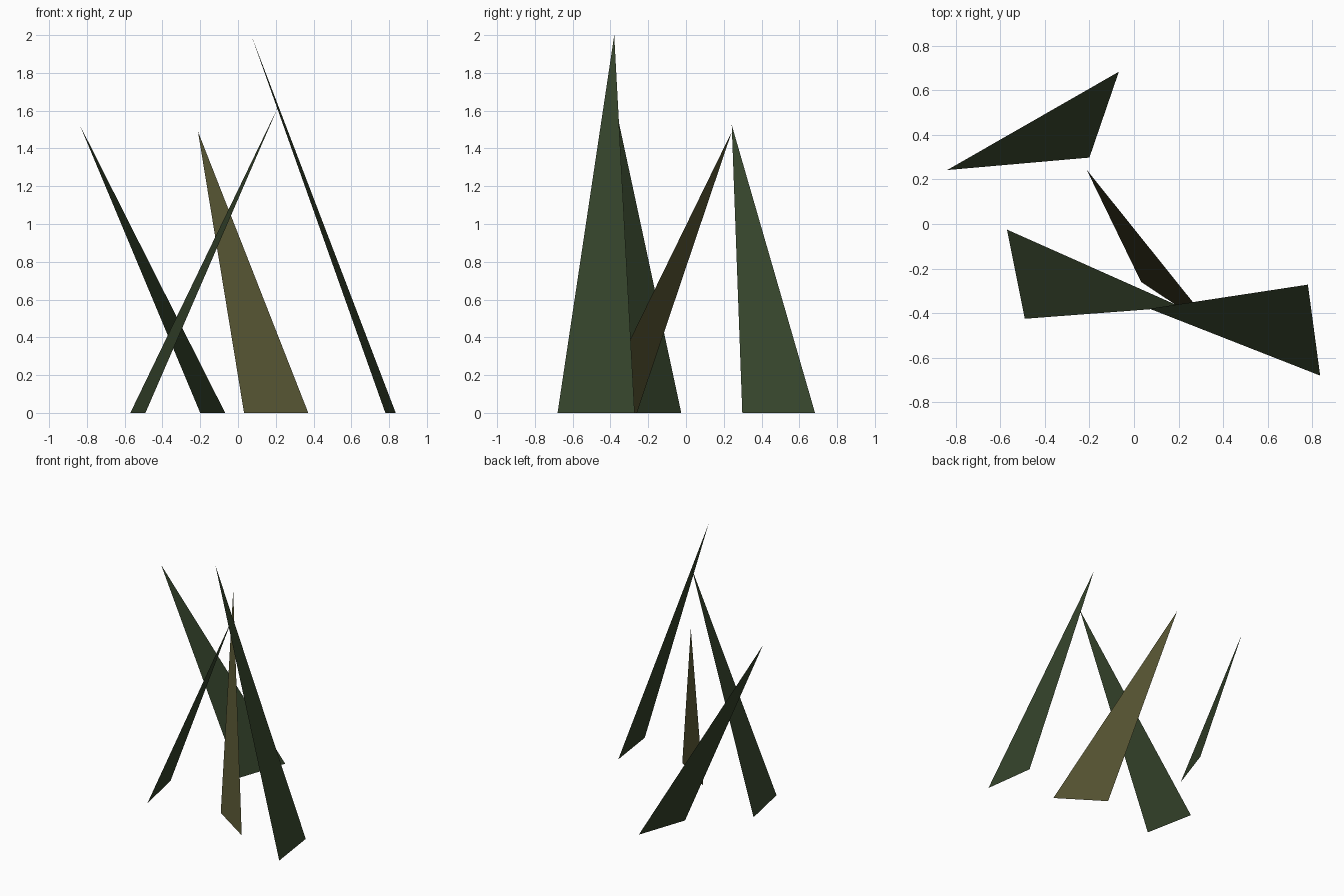
import bpy

if "Cube" in bpy.data.objects:
    bpy.data.objects.remove(bpy.data.objects["Cube"])


def material(name, color):
    m = bpy.data.materials.new(name)
    m.diffuse_color = (*color, 1.0)
    m.use_nodes = True
    m.node_tree.nodes["Principled BSDF"].inputs["Base Color"].default_value = m.diffuse_color
    return m


green = material("dark green", (0.035, 0.056, 0.024))
straw = material("dry olive", (0.092, 0.088, 0.032))


def blade(name, base_a, base_b, tip, mat):
    """One flat grass blade: two ground points rising to a leaning tip."""
    mesh = bpy.data.meshes.new(name)
    mesh.from_pydata([(*base_a, 0), (*base_b, 0), tip], [], [(0, 1, 2)])
    mesh.materials.append(mat)
    obj = bpy.data.objects.new(name, mesh)
    bpy.context.collection.objects.link(obj)
    return obj


# Three green blades and one dry blade, wound so each upper side is the front
blade("tall_blade", (0.835, -0.68), (0.78, -0.272), (0.07, -0.38, 2.0), green)
blade("left_blade", (-0.57, -0.025), (-0.49, -0.425), (0.21, -0.372, 1.615), green)
blade("back_blade", (-0.20, 0.298), (-0.068, 0.683), (-0.838, 0.242, 1.525), green)
blade("dry_blade", (0.032, -0.26), (0.372, -0.485), (-0.212, 0.243, 1.49), straw)
